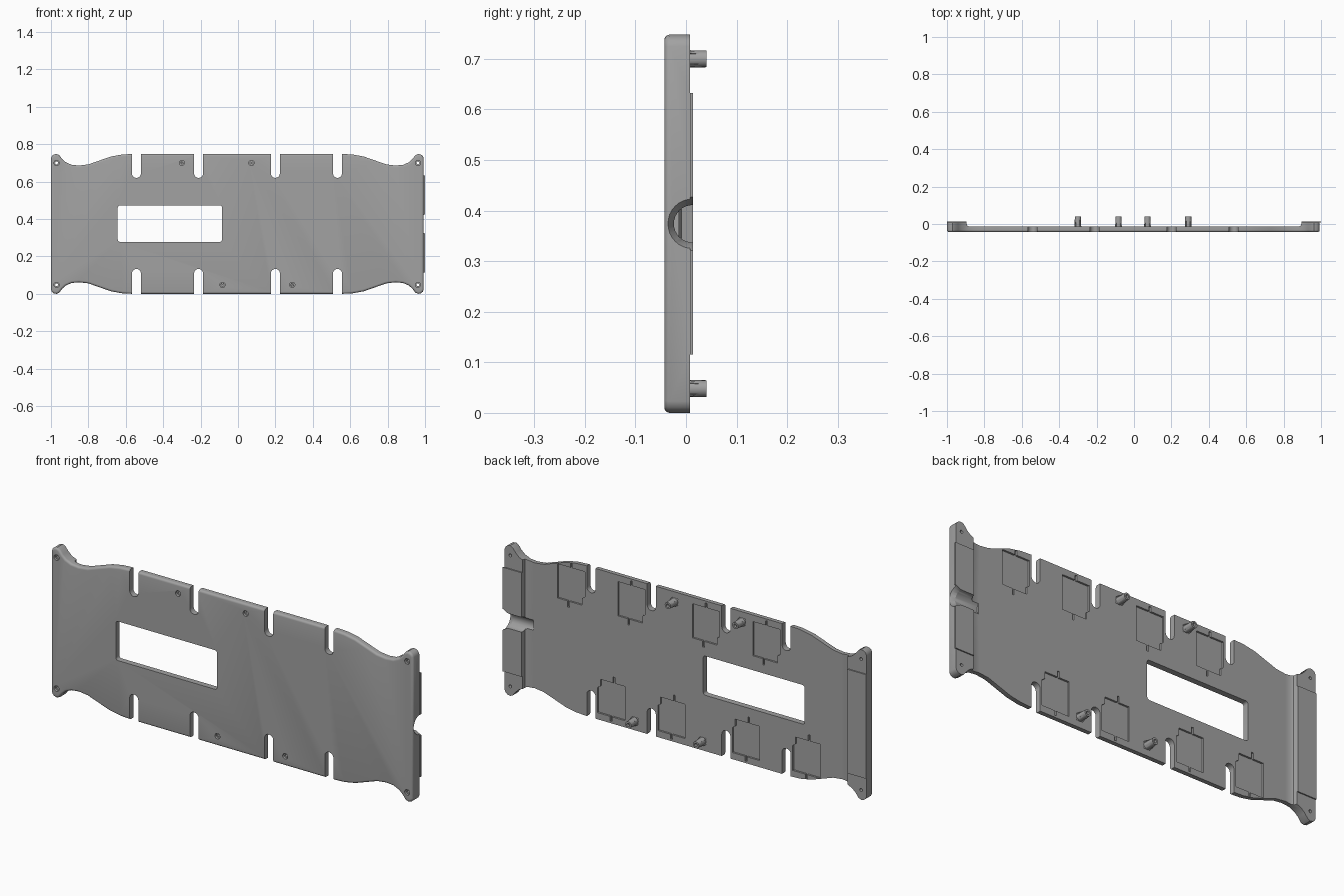
import bpy, bmesh, math
from mathutils import Matrix, Vector

cube = bpy.data.objects.get("Cube")
if cube:
    bpy.data.objects.remove(cube, do_unlink=True)

FRONT, BACK, MID = -0.043, 0.014, 0.374
FLOOR = -0.014

grey = bpy.data.materials.new("plain grey")
grey.use_nodes = True
colour = (0.36, 0.36, 0.36, 1)
grey.diffuse_color = colour
grey.node_tree.nodes["Principled BSDF"].inputs["Base Color"].default_value = colour


def finish(bm, name):
    bmesh.ops.recalc_face_normals(bm, faces=bm.faces)
    mesh = bpy.data.meshes.new(name)
    bm.to_mesh(mesh)
    bm.free()
    mesh.materials.append(grey)
    ob = bpy.data.objects.new(name, mesh)
    bpy.context.collection.objects.link(ob)
    return ob


def prism(name, pts, y0, y1, bevel=0):
    """Extrude an (x, z) outline along y, optionally rounding the front rim."""
    bm = bmesh.new()
    face = bm.faces.new([bm.verts.new((x, y0, z)) for x, z in pts])
    rim = list(face.edges)
    res = bmesh.ops.extrude_face_region(bm, geom=[face], use_keep_orig=True)
    moved = [v for v in res["geom"] if isinstance(v, bmesh.types.BMVert)]
    bmesh.ops.translate(bm, verts=moved, vec=(0, y1 - y0, 0))
    bmesh.ops.recalc_face_normals(bm, faces=bm.faces)
    if bevel:
        bmesh.ops.bevel(bm, geom=rim, offset=bevel, segments=4, profile=0.5, affect="EDGES")
    return finish(bm, name)


def box(name, x0, x1, y0, y1, z0, z1):
    return prism(name, [(x0, z0), (x1, z0), (x1, z1), (x0, z1)], y0, y1)


def cone(name, start, end, r0, r1, sides=24):
    start, end = Vector(start), Vector(end)
    axis = end - start
    bm = bmesh.new()
    turn = Vector((0, 0, 1)).rotation_difference(axis).to_matrix().to_4x4()
    bmesh.ops.create_cone(bm, cap_ends=True, segments=sides, radius1=r0, radius2=r1,
                          depth=axis.length,
                          matrix=Matrix.Translation((start + end) / 2) @ turn)
    return finish(bm, name)


def rounded(x0, x1, z0, z1, r, steps=4):
    pts = []
    for cx, cz, a in ((x1 - r, z1 - r, 0), (x0 + r, z1 - r, 90),
                      (x0 + r, z0 + r, 180), (x1 - r, z0 + r, 270)):
        for i in range(steps + 1):
            t = math.radians(a + 90 * i / steps)
            pts.append((cx + r * math.cos(t), cz + r * math.sin(t)))
    return pts


def combine(ob, parts, mode="DIFFERENCE"):
    for p in parts:
        m = ob.modifiers.new(p.name, "BOOLEAN")
        m.operation, m.solver, m.object = mode, "EXACT", p
    dg = bpy.context.evaluated_depsgraph_get()
    dg.update()
    mesh = bpy.data.meshes.new_from_object(ob.evaluated_get(dg))
    ob.modifiers.clear()
    ob.data = mesh
    for p in parts:
        bpy.data.objects.remove(p, do_unlink=True)


def smooth(ob):
    bpy.ops.object.select_all(action="DESELECT")
    ob.select_set(True)
    bpy.context.view_layer.objects.active = ob
    bpy.ops.object.shade_smooth_by_angle(angle=math.radians(30))


# Plate outline: one wavy corner, mirrored to all four
corner = [(1, .725), (.995, .737), (.985, .745), (.97, .748), (.955, .741), (.94, .721),
          (.92, .703), (.89, .69), (.85, .686), (.8, .692), (.74, .713), (.68, .734),
          (.62, .745), (.56, .748)]
right = [(x - 0.007, z) for x, z in corner]
left = [(-x, z) for x, z in reversed(corner)]
top = right + left
outline = top + [(x, 2 * MID - z) for x, z in reversed(top)]
plate = prism("plate", outline, FRONT, BACK, 0.011)

# Raised pad edge on the left end
combine(plate, [box("pad_edge", .95, 1, .008, BACK, .115, .633)], "UNION")

# Recessed back between the two end blocks, and lowered block corners
bm = bmesh.new()
section = [(-.882, FLOOR), (-.892, -.009), (-.905, .05), (.905, .05), (.892, -.009), (.882, FLOOR)]
f = bm.faces.new([bm.verts.new((x, y, -1)) for x, y in section])
res = bmesh.ops.extrude_face_region(bm, geom=[f], use_keep_orig=True)
bmesh.ops.translate(bm, verts=[v for v in res["geom"] if isinstance(v, bmesh.types.BMVert)],
                    vec=(0, 0, 3))
cuts = [finish(bm, "back_recess"),
        box("upper_step", -2, 2, .008, .1, .633, 1),
        box("lower_step", -2, 2, .008, .1, -1, .115)]

# Window and edge slots
cuts.append(prism("window", rounded(-.643, -.085, .278, .473, .012), -.1, .1))
slots = (-.543, -.211, .2, .532)
for x in slots:
    cuts.append(prism("slot", rounded(x - .024, x + .024, .62, .9, .0235), -.1, .1))
    cuts.append(prism("slot", rounded(x - .024, x + .024, -.15, .133, .0235), -.1, .1))

# Cable channel with flared mouth in the left end
cuts.append(cone("channel", (.85, .013, MID), (1.1, .013, MID), .037, .037, 32))
cuts.append(cone("channel_flare", (.965, .013, MID), (1.01, .013, MID), .034, .058, 32))
combine(plate, cuts)

# Shallow back pockets with latch slits, turned half round for the lower row
cuts = []
for sx in slots:
    for s in (1, -1):
        def place(pts):
            out = [(sx + s * dx, MID + s * (z - MID)) for dx, z in pts]
            return out
        pocket = [(.185, .545), (.185, .715), (.035, .715), (.035, .59), (.05, .58), (.05, .545)]
        cuts.append(prism("pocket", place(pocket), FLOOR - .009, .03))
        for dx, z0, z1 in ((.105, .71, .738), (.12, .515, .55)):
            slit = [(dx, z0), (dx + .01, z0), (dx + .01, z1), (dx, z1)]
            cuts.append(prism("slit", place(slit), FLOOR - .009, .03))
combine(plate, cuts)

# Standoffs: tapered post with four thin gussets
posts = [(-.3, .7), (.072, .7), (-.083, .048), (.29, .048)]
standoffs = []
for i, (x, z) in enumerate(posts):
    post = cone(f"standoff_{i + 1}", (x, FLOOR - .002, z), (x, .041, z), .0175, .0165, 20)
    standoffs.append(post)
    for a in range(4):
        bm = bmesh.new()
        fin = [(0, FLOOR - .001), (.023, FLOOR - .001), (.016, .028), (0, .028)]
        f = bm.faces.new([bm.verts.new((r, y, -.003)) for r, y in fin])
        res = bmesh.ops.extrude_face_region(bm, geom=[f], use_keep_orig=True)
        bmesh.ops.translate(bm, vec=(0, 0, .006),
                            verts=[v for v in res["geom"] if isinstance(v, bmesh.types.BMVert)])
        bmesh.ops.transform(bm, verts=bm.verts, matrix=Matrix.Translation((x, 0, z))
                            @ Matrix.Rotation(math.radians(45 + 90 * a), 4, "Y"))
        finish(bm, f"standoff_{i + 1}_gusset")
    combine(post, [cone("bore", (x, -.1, z), (x, .1, z), .008, .008, 16)])
    smooth(post)

# Counterbored screw holes through the plate
holes = posts + [(sx, z) for sx in (-.97, .962) for z in (.7, .048)]
cuts = []
for x, z in holes:
    cuts.append(cone("counterbore", (x, -.1, z), (x, FRONT + .012, z), .014, .014, 20))
    cuts.append(cone("screw_hole", (x, -.1, z), (x, .1, z), .0075, .0075, 16))
combine(plate, cuts)
smooth(plate)
